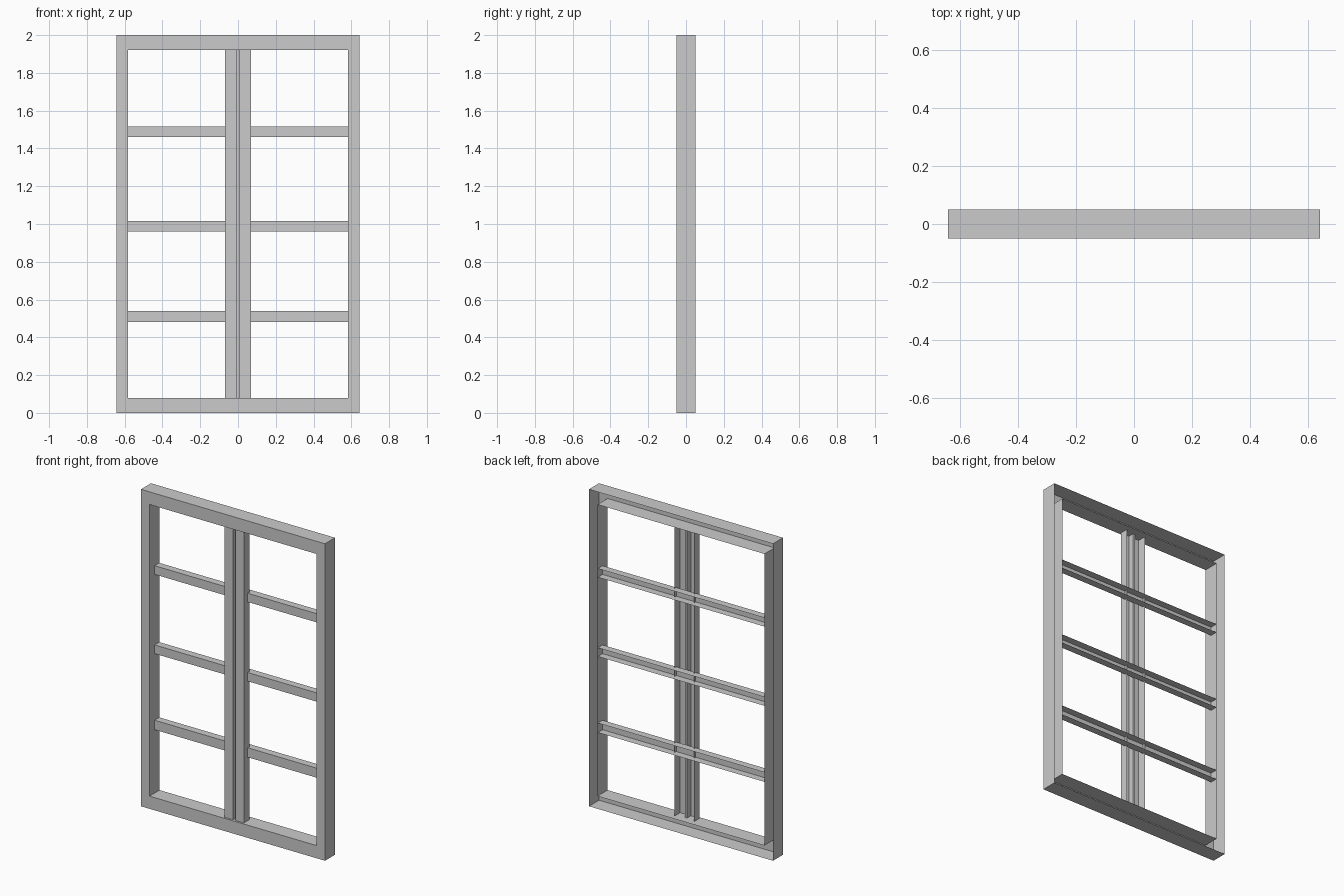
import bpy

if "Cube" in bpy.data.objects:
    bpy.data.objects.remove(bpy.data.objects["Cube"])

W, OPEN_W = 0.6425, 0.5825      # half widths of frame and opening
Z0, Z1 = 0.08, 1.92             # opening bottom and top
FRONT, BACK = -0.05, 0.05


def make(name, verts, faces):
    mesh = bpy.data.meshes.new(name)
    mesh.from_pydata(verts, [], faces)
    obj = bpy.data.objects.new(name, mesh)
    bpy.context.collection.objects.link(obj)
    return obj


def channel(name, start, end):
    """Thin open profile swept straight from start to end."""
    n = len(start)
    faces = [(i, i + 1, n + i + 1, n + i) for i in range(n - 1)]
    return make(name, start + end, faces)


def rect(w, z0, z1, y):
    return [(-w, y, z0), (w, y, z0), (w, y, z1), (-w, y, z1)]


# Outer frame: front face with outer and inner walls, open at the back
rings = (rect(W, 0, 2, BACK) + rect(W, 0, 2, FRONT)
         + rect(OPEN_W, Z0, Z1, FRONT) + rect(OPEN_W, Z0, Z1, BACK))
make("outer_frame", rings,
     [(4 * r + i, 4 * r + 4 + i, 4 * r + 4 + (i + 1) % 4, 4 * r + (i + 1) % 4)
      for r in range(3) for i in range(4)])

# Centre meeting stiles with a narrow groove between them
half = [(0.0675, 0.018), (0.0675, -0.038), (0.0075, -0.038), (0.0075, 0.0)]
section = [(-x, y) for x, y in half] + half[::-1]
channel("centre_stiles",
        [(x, y, Z0) for x, y in section],
        [(x, y, Z1) for x, y in section])

# Horizontal glazing bars, open at the back
for i, (lo, hi) in enumerate([(0.48, 0.54), (0.96, 1.015), (1.46, 1.515)]):
    section = [(0.047, hi), (0.0, hi), (0.0, lo), (0.047, lo)]
    channel(f"glazing_bar_{i + 1}",
            [(-OPEN_W, y, z) for y, z in section],
            [(OPEN_W, y, z) for y, z in section])
